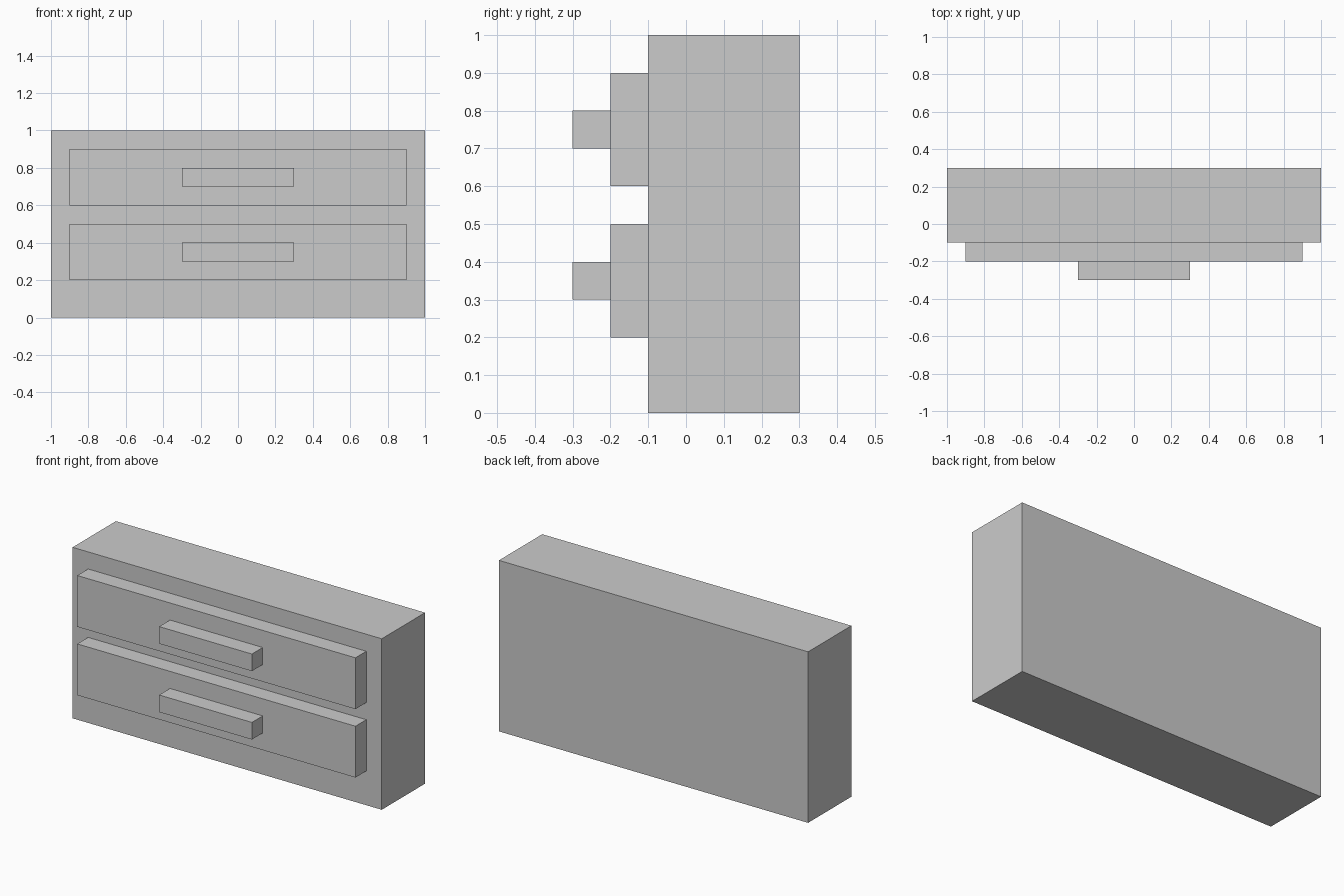
import bpy

# Remove the default object
cube = bpy.data.objects.get("Cube")
if cube:
    bpy.data.objects.remove(cube, do_unlink=True)

# Single grey finish
grey = bpy.data.materials.new("plain_grey")
grey.use_nodes = True
color = (0.6, 0.6, 0.6, 1.0)
grey.diffuse_color = color
grey.node_tree.nodes["Principled BSDF"].inputs["Base Color"].default_value = color


def box(name, width, y_range, z_range):
    """Box centred on x, spanning the given depth and height ranges."""
    (y0, y1), (z0, z1) = y_range, z_range
    bpy.ops.mesh.primitive_cube_add(size=1, location=(0, (y0 + y1) / 2, (z0 + z1) / 2))
    part = bpy.context.object
    part.name = name
    part.scale = (width, y1 - y0, z1 - z0)
    bpy.ops.object.transform_apply(location=False, rotation=False, scale=True)
    part.data.materials.append(grey)
    return part


# Cabinet body
box("cabinet_body", 2.0, (-0.1, 0.3), (0.0, 1.0))

# Drawer fronts, each with a bar handle
for level, base in (("lower", 0.2), ("upper", 0.6)):
    box(level + "_drawer_front", 1.8, (-0.2, -0.1), (base, base + 0.3))
    box(level + "_drawer_handle", 0.6, (-0.3, -0.2), (base + 0.1, base + 0.2))
